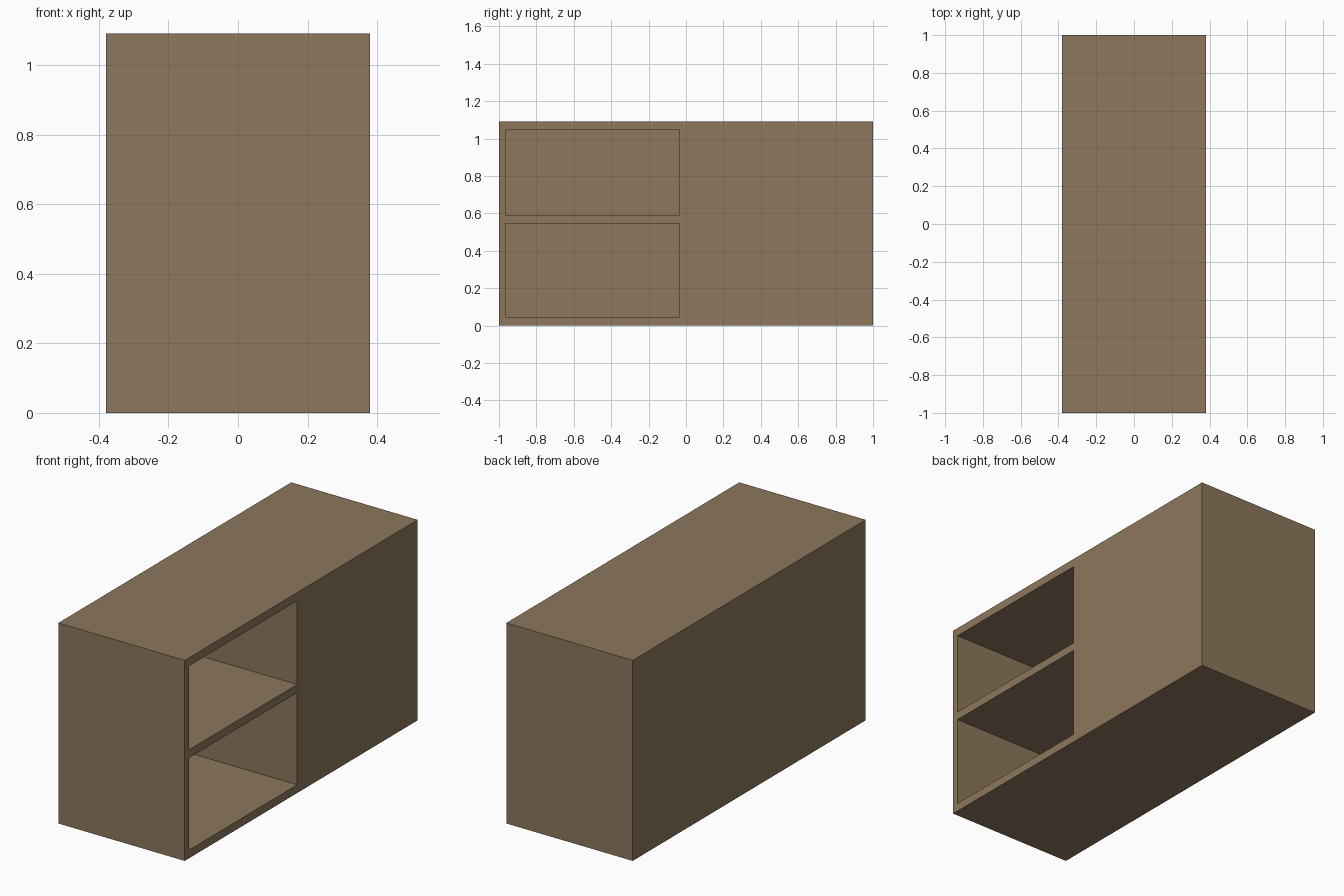
import bpy, bmesh
from mathutils import Vector

if "Cube" in bpy.data.objects:
    bpy.data.objects.remove(bpy.data.objects["Cube"], do_unlink=True)

# Overall size, panel thickness and the two open compartments
WIDTH, LENGTH, HEIGHT = 0.76, 2.0, 1.09
BACK_PANEL = 0.04
OPEN_Y = (-0.965, -0.035)
OPEN_Z = [(0.045, 0.545), (0.59, 1.045)]

wood = bpy.data.materials.new("brown_wood")
wood.use_nodes = True
colour = (0.266, 0.184, 0.109, 1)
wood.diffuse_color = colour
wood.node_tree.nodes["Principled BSDF"].inputs["Base Color"].default_value = colour

# Cabinet block
bm = bmesh.new()
bmesh.ops.create_cube(bm, size=1)
for v in bm.verts:
    v.co = Vector((v.co.x * WIDTH, v.co.y * LENGTH, (v.co.z + 0.5) * HEIGHT))


def score(axis, position):
    """Cut an edge loop around the block, square to an axis."""
    normal = Vector((0, 0, 0))
    normal[axis] = 1
    bmesh.ops.bisect_plane(bm, geom=bm.verts[:] + bm.edges[:] + bm.faces[:],
                           plane_co=normal * position, plane_no=normal)


for y in OPEN_Y:
    score(1, y)
for low, high in OPEN_Z:
    score(2, low)
    score(2, high)


def is_opening(face):
    c = face.calc_center_median()
    return (face.normal.x > 0.9 and OPEN_Y[0] < c.y < OPEN_Y[1]
            and any(low < c.z < high for low, high in OPEN_Z))


# Push the two compartments inwards, leaving the back panel
bm.normal_update()
openings = [f for f in bm.faces if is_opening(f)]
pushed = bmesh.ops.extrude_discrete_faces(bm, faces=openings)["faces"]
for face in pushed:
    bmesh.ops.translate(bm, verts=face.verts[:],
                        vec=(BACK_PANEL - WIDTH, 0, 0))
bmesh.ops.recalc_face_normals(bm, faces=bm.faces[:])

mesh = bpy.data.meshes.new("cabinet")
bm.to_mesh(mesh)
bm.free()
mesh.materials.append(wood)
cabinet = bpy.data.objects.new("cabinet", mesh)
bpy.context.collection.objects.link(cabinet)
